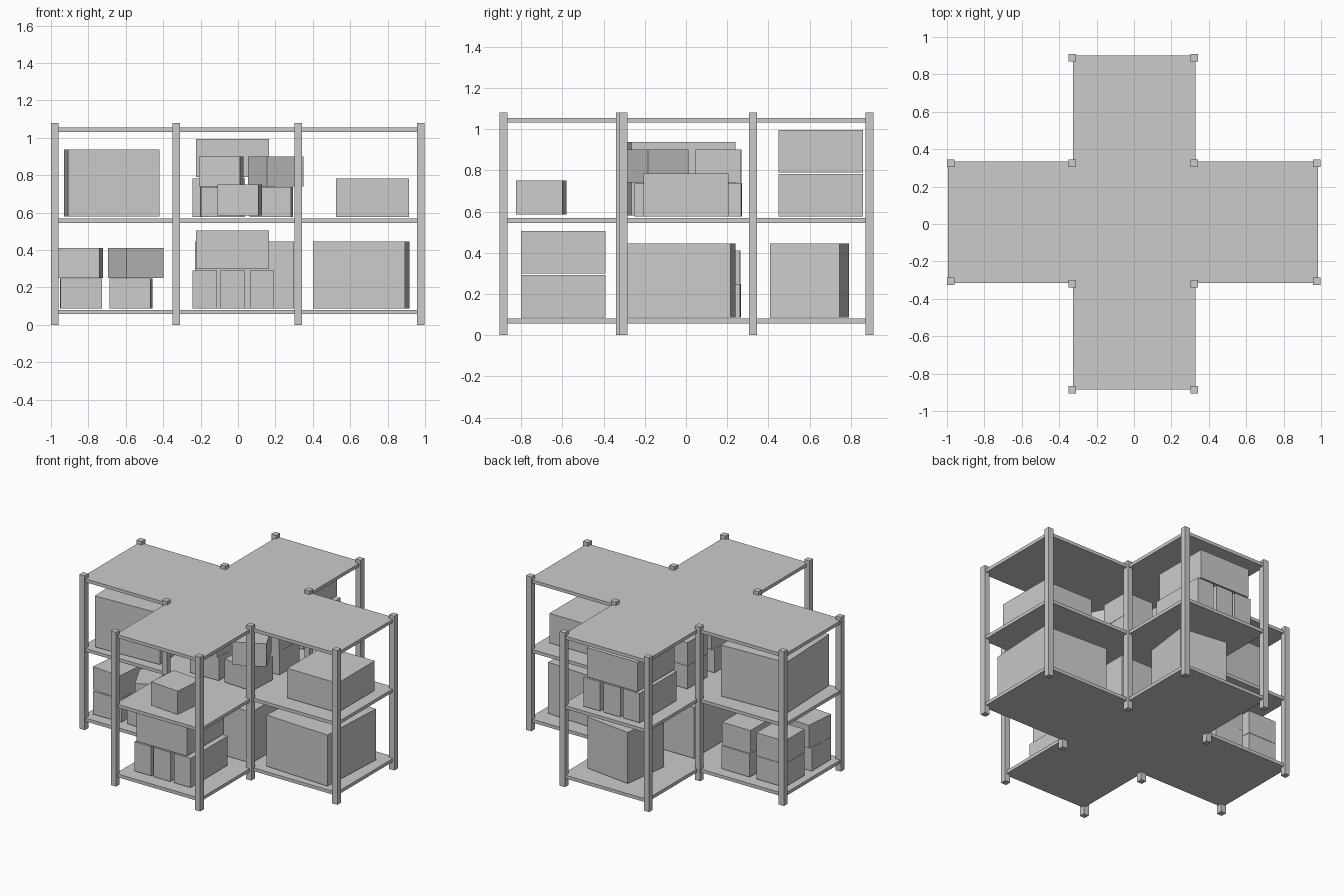
import bpy, bmesh
from math import radians
from mathutils import Matrix

if "Cube" in bpy.data.objects:
    bpy.data.objects.remove(bpy.data.objects["Cube"])


def box(name, cx, cy, z0, w, d, h, rot=0):
    """Box standing on z0, turned about its own vertical axis."""
    bm = bmesh.new()
    bmesh.ops.create_cube(bm, size=1)
    bm.transform(Matrix.Translation((0, 0, h / 2)) @ Matrix.Diagonal((w, d, h, 1)))
    me = bpy.data.meshes.new(name)
    bm.to_mesh(me)
    bm.free()
    ob = bpy.data.objects.new(name, me)
    ob.location = (cx, cy, z0)
    ob.rotation_euler.z = radians(rot)
    bpy.context.collection.objects.link(ob)
    return ob


def cross_shelf(name, z0, h):
    """Plus-shaped board."""
    x0, x1, x2, x3 = -0.995, -0.327, 0.328, 0.985
    y0, y1, y2, y3 = -0.885, -0.315, 0.333, 0.902
    outline = [(x1, y0), (x2, y0), (x2, y1), (x3, y1), (x3, y2), (x2, y2),
               (x2, y3), (x1, y3), (x1, y2), (x0, y2), (x0, y1), (x1, y1)]
    bm = bmesh.new()
    face = bm.faces.new([bm.verts.new((x, y, z0)) for x, y in outline])
    res = bmesh.ops.extrude_face_region(bm, geom=[face])
    top = [v for v in res["geom"] if isinstance(v, bmesh.types.BMVert)]
    bmesh.ops.translate(bm, verts=top, vec=(0, 0, h))
    bmesh.ops.recalc_face_normals(bm, faces=bm.faces)
    me = bpy.data.meshes.new(name)
    bm.to_mesh(me)
    bm.free()
    bpy.context.collection.objects.link(bpy.data.objects.new(name, me))


def carton_stack(name, y, z):
    """Three narrow cartons with one wide carton on top."""
    for i, x in enumerate((-0.178, -0.028, 0.128)):
        box(f"{name}_narrow_carton_{i}", x, y, z, 0.13, 0.41, 0.205)
    box(f"{name}_wide_carton", -0.03, y, z + 0.213, 0.39, 0.41, 0.205)


def small_carton_group(name, x, y, z):
    """Two by two by two small cartons, slightly askew."""
    s, h = 0.22, 0.163
    places = [(-0.13, -0.135, 0, 1), (0.138, -0.135, 0, -3),
              (-0.13, 0.16, 0, 0), (0.138, 0.16, 0, -1),
              (-0.13, -0.13, 1, -5), (0.1625, -0.137, 1, 27),
              (-0.13, 0.16, 1, 0), (0.138, 0.155, 1, 0)]
    for i, (dx, dy, level, rot) in enumerate(places):
        box(f"{name}_small_carton_{i}", x + dx, y + dy, z + level * h, s, s, h - 0.002, rot)


# corner posts
posts = [(x, y) for x in (-0.331, 0.321) for y in (-0.885, -0.32, 0.325, 0.89)]
posts += [(x, y) for x in (-0.98, 0.977) for y in (-0.305, 0.325)]
for i, (x, y) in enumerate(posts):
    box(f"post_{i}", x, y, 0, 0.04, 0.04, 1.08)

# three shelf boards
for name, z in (("bottom", 0.057), ("middle", 0.545), ("top", 1.032)):
    cross_shelf(name + "_shelf", z, 0.023)

LOW, MID = 0.087, 0.577

# front and back arms
carton_stack("front", -0.595, LOW)
carton_stack("back", 0.655, MID)
box("front_single_carton", 0.01, -0.7025, MID + 0.008, 0.22, 0.226, 0.165, -5)
box("back_medium_carton", 0.047, 0.599, LOW, 0.345, 0.34, 0.358, -7.5)

# right arm
box("right_large_carton", 0.66, -0.022, LOW, 0.49, 0.5, 0.358, -3)
box("right_flat_carton", 0.72, 0, MID, 0.39, 0.41, 0.207)

# left arm
box("left_large_carton", -0.675, -0.022, MID + 0.003, 0.49, 0.505, 0.358, 2.3)
small_carton_group("left", -0.71, -0.005, LOW)

# centre
box("centre_large_carton", 0.035, -0.02, LOW, 0.53, 0.52, 0.358)
small_carton_group("centre", 0.04, 0, MID)
